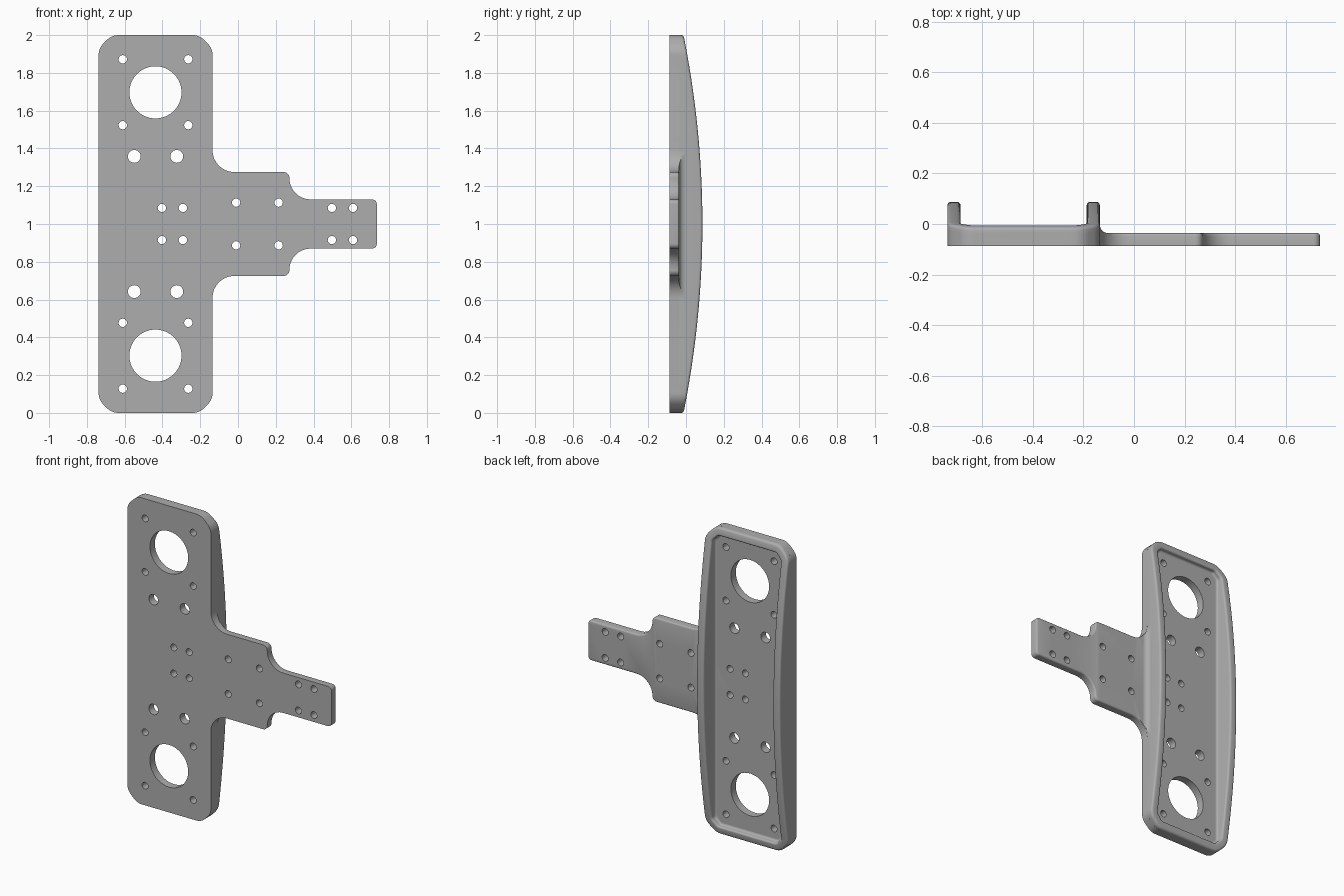
import bpy, bmesh
from math import sin, cos, pi, sqrt
from mathutils import Vector

cube = bpy.data.objects.get("Cube")
if cube:
    bpy.data.objects.remove(cube)

grey = bpy.data.materials.new("grey_metal")
grey.use_nodes = True
grey.diffuse_color = (0.42, 0.42, 0.42, 1)
grey.node_tree.nodes["Principled BSDF"].inputs["Base Color"].default_value = (0.42, 0.42, 0.42, 1)

FRONT, FLOOR = -0.087, -0.036
LEFT, RIGHT, END = -0.738, -0.135, 0.735


def finish(bm, name):
    mesh = bpy.data.meshes.new(name)
    bm.to_mesh(mesh)
    bm.free()
    obj = bpy.data.objects.new(name, mesh)
    bpy.context.collection.objects.link(obj)
    mesh.materials.append(grey)
    return obj


def smooth(obj):
    bpy.ops.object.select_all(action='DESELECT')
    obj.select_set(True)
    bpy.context.view_layer.objects.active = obj
    bpy.ops.object.shade_smooth_by_angle(angle=0.6)


def rounded(corners, steps=8):
    """Round each (x, z, radius) corner of a polygon; one point list per corner."""
    out = []
    for i, (x, z, r) in enumerate(corners):
        p = Vector((x, z))
        a = (Vector(corners[i - 1][:2]) - p).normalized()
        b = (Vector(corners[(i + 1) % len(corners)][:2]) - p).normalized()
        half = a.angle(b) / 2
        if r < 1e-5:
            out.append([p])
            continue
        tangent = r * cos(half) / sin(half)
        centre = p + (a + b).normalized() * r / sin(half)
        u, v = p + a * tangent - centre, p + b * tangent - centre
        arc = u.angle(v)
        out.append([centre + (u * sin(arc * (1 - k / steps)) + v * sin(arc * k / steps)) / sin(arc)
                    for k in range(steps + 1)])
    return out


def body_corners(d=0.0):
    """Chamfered rectangle, inset by d, counter-clockwise from the lower left."""
    c, r = 0.07 - d * (2 - sqrt(2)), max(0.085 - d, 0.004)
    x0, x1, z0, z1 = LEFT + d, RIGHT - d, d, 2 - d
    return [(x0, z0 + c, r), (x0 + c, z0, r), (x1 - c, z0, r), (x1, z0 + c, r),
            (x1, z1 - c, r), (x1 - c, z1, r), (x0 + c, z1, r), (x0, z1 - c, r)]


# Flat plate with stepped arm
low_arm = [(RIGHT, 0.725, 0.115), (0.272, 0.725, 0.03), (0.272, 0.87, 0.113), (END, 0.87, 0.025)]
high_arm = [(x, 2 - z, r) for x, z, r in reversed(low_arm)]
body = body_corners()
outline = [p for arc in rounded(body[:4] + low_arm + high_arm + body[4:]) for p in arc]
bm = bmesh.new()
face = bm.faces.new([bm.verts.new((p.x, FRONT, p.y)) for p in outline])
ext = bmesh.ops.extrude_face_region(bm, geom=[face], use_keep_orig=True)
for g in ext["geom"]:
    if isinstance(g, bmesh.types.BMVert):
        g.co.y = FLOOR
bmesh.ops.recalc_face_normals(bm, faces=bm.faces)
# Soft back edge along the arm
edges = [e for e in bm.edges if all(abs(v.co.y - FLOOR) < 1e-5 and v.co.x > -0.09 for v in e.verts)]
bmesh.ops.bevel(bm, geom=edges, offset=0.01, segments=3, profile=0.5, affect='EDGES')
plate = finish(bm, "mounting_plate")

# Drilled holes: x, height above the middle, radius
holes = [(-0.437, 0.697, 0.138), (-0.549, 0.358, 0.034), (-0.324, 0.358, 0.034)]
holes += [(x, z, 0.022) for x in (-0.61, -0.263) for z in (0.872, 0.523)]
holes += [(x, 0.085, 0.022) for x in (-0.403, -0.292, 0.497, 0.609)]
holes += [(x, 0.113, 0.022) for x in (-0.01, 0.215)]
bm = bmesh.new()
for x, z, r in holes:
    for side in (-1, 1):
        n = 64 if r > 0.1 else 24
        ring = [bm.verts.new((x + r * cos(2 * pi * k / n), -0.2, 1 + side * z + r * sin(2 * pi * k / n)))
                for k in range(n)]
        cap = bm.faces.new(ring)
        new = bmesh.ops.extrude_face_region(bm, geom=[cap], use_keep_orig=True)["geom"]
        bmesh.ops.translate(bm, vec=(0, 0.3, 0), verts=[g for g in new if isinstance(g, bmesh.types.BMVert)])
bmesh.ops.recalc_face_normals(bm, faces=bm.faces)
cutter = finish(bm, "hole_cutter")
cutter.hide_render = True
mod = plate.modifiers.new("holes", 'BOOLEAN')
mod.operation, mod.solver, mod.object = 'DIFFERENCE', 'EXACT', cutter
bpy.context.view_layer.objects.active = plate
bpy.ops.object.modifier_apply(modifier=mod.name)
bpy.data.objects.remove(cutter)
smooth(plate)


def sheet(rows, name, closed):
    """Skin between rows of points, facing the back."""
    bm = bmesh.new()
    grid = [[bm.verts.new(p) for p in row] for row in rows]
    count = len(grid[0])
    for a, b in zip(grid, grid[1:]):
        for k in range(count if closed else count - 1):
            j = (k + 1) % count
            bm.faces.new((a[k], a[j], b[j], b[k]))
    bm.normal_update()
    if sum(f.normal.y * f.calc_area() for f in bm.faces) < 0:
        bmesh.ops.reverse_faces(bm, faces=bm.faces)
    bmesh.ops.dissolve_degenerate(bm, dist=1e-5, edges=bm.edges)
    smooth(finish(bm, name))


# Raised rim with an arched top
def rim_top(z):
    return 0.087 - 0.1 * (z - 1) ** 2


def rim_path(d):
    arcs = rounded(body_corners(d), 5)
    path = []
    for i, arc in enumerate(arcs):
        path += arc
        if i in (3, 7):
            a, b = arc[-1], arcs[(i + 1) % 8][0]
            path += [a.lerp(b, k / 32) for k in range(1, 32)]
    return path


R, W = 0.013, 0.052
quarter = [k * pi / 8 for k in range(5)]
profile = [(0, False, 0)]
profile += [(R - R * cos(t), True, R * sin(t) - R) for t in quarter]
profile += [(W - R + R * sin(t), True, R * cos(t) - R) for t in quarter]
profile += [(W + R - R * cos(t), False, R - R * sin(t)) for t in quarter]
rows = [[(p.x, (rim_top(p.y) if on_top else FLOOR) + dy, p.y) for p in rim_path(d)]
        for d, on_top, dy in profile]
sheet(rows, "raised_rim", True)

# Fillet where the rim meets the arm, trimmed to the plate edge
F, CURVE = 0.032, 0.115
rows = []
for k in range(81):
    z = 0.612 + 0.776 * k / 80
    rise = min(z, 2 - z) - 0.61
    width = CURVE - sqrt(CURVE ** 2 - rise ** 2) if rise < CURVE else 1
    row = []
    for t in quarter:
        dx = min(F - F * cos(t), width)
        row.append((RIGHT + dx, FLOOR + F - sqrt(F * F - (F - dx) ** 2), z))
    rows.append(row + [(row[-1][0], FLOOR, z)])
sheet(rows, "arm_fillet", False)
